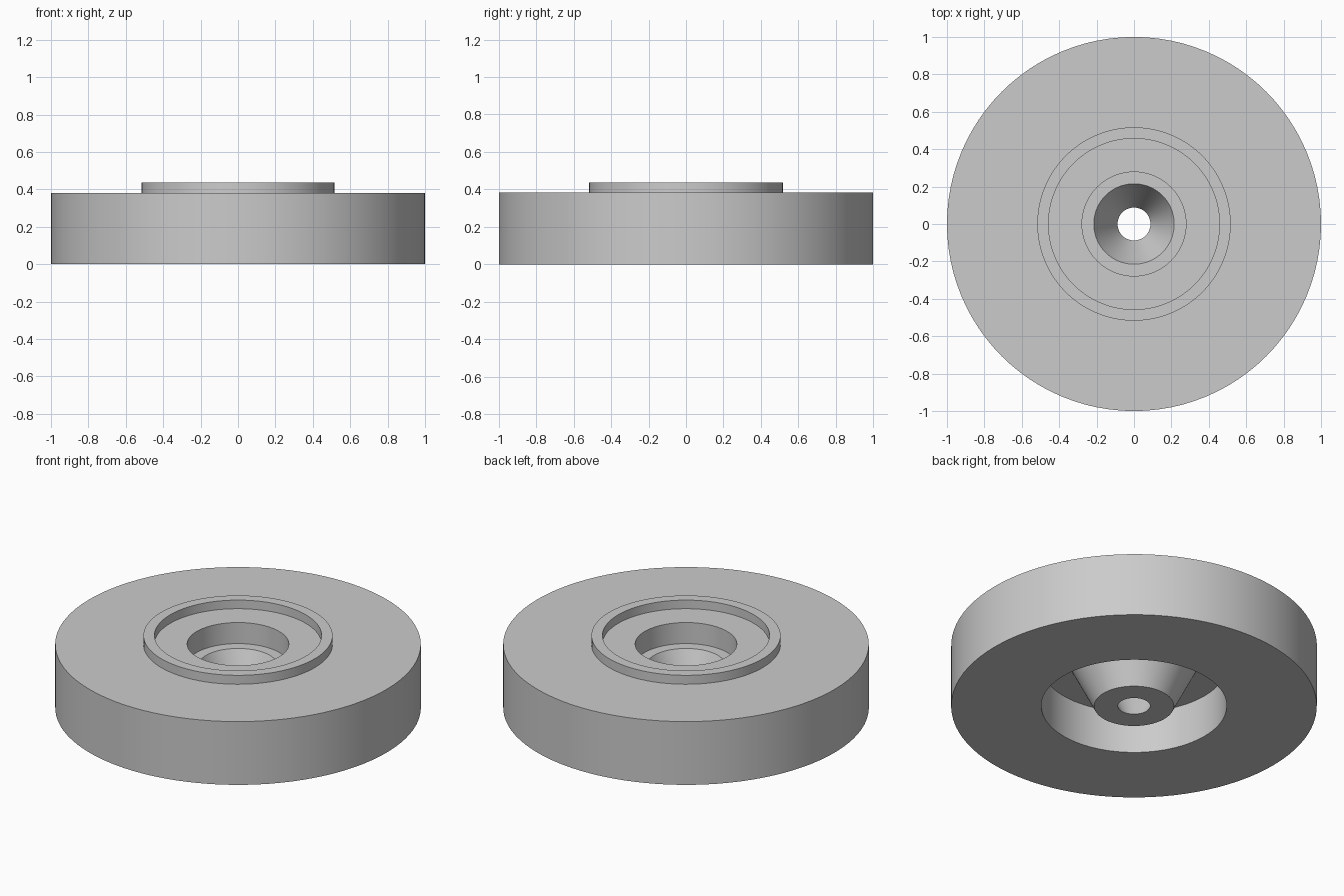
import bpy
import bmesh
import math

cube = bpy.data.objects.get("Cube")
if cube:
    bpy.data.objects.remove(cube, do_unlink=True)

SEGMENTS = 96

# One plain grey for the whole part
grey = bpy.data.materials.new("plain_grey")
grey.use_nodes = True
colour = (0.6, 0.6, 0.6, 1)
grey.diffuse_color = colour
grey.node_tree.nodes["Principled BSDF"].inputs["Base Color"].default_value = colour


def lathe(name, profile, material):
    """Turn a closed (radius, height) profile around the z axis."""
    mesh = bpy.data.meshes.new(name)
    bm = bmesh.new()
    rings = []
    for r, z in profile:
        ring = []
        for i in range(SEGMENTS):
            a = math.tau * i / SEGMENTS
            ring.append(bm.verts.new((r * math.cos(a), r * math.sin(a), z)))
        rings.append(ring)
    for k, ring in enumerate(rings):
        following = rings[(k + 1) % len(rings)]
        for i in range(SEGMENTS):
            j = (i + 1) % SEGMENTS
            bm.faces.new((ring[i], ring[j], following[j], following[i]))
    bmesh.ops.recalc_face_normals(bm, faces=bm.faces)
    bm.to_mesh(mesh)
    bm.free()
    mesh.materials.append(material)
    obj = bpy.data.objects.new(name, mesh)
    bpy.context.collection.objects.link(obj)
    bpy.ops.object.select_all(action="DESELECT")
    obj.select_set(True)
    bpy.context.view_layer.objects.active = obj
    bpy.ops.object.shade_smooth_by_angle(angle=math.radians(30))
    return obj


# Outer wall and top face, then the raised rim
outside = [(1, 0), (1, 0.382), (0.517, 0.382), (0.517, 0.436), (0.457, 0.436)]
# Shallow recess, straight bore, ledge and countersunk hole
bore = [(0.457, 0.384), (0.278, 0.384), (0.278, 0.257), (0.215, 0.257), (0.088, 0)]
# Tapered boss inside the underside recess
underside = [(0.218, 0), (0.344, 0.254), (0.507, 0.254), (0.507, 0)]

lathe("countersunk_disc", outside + bore + underside, grey)
